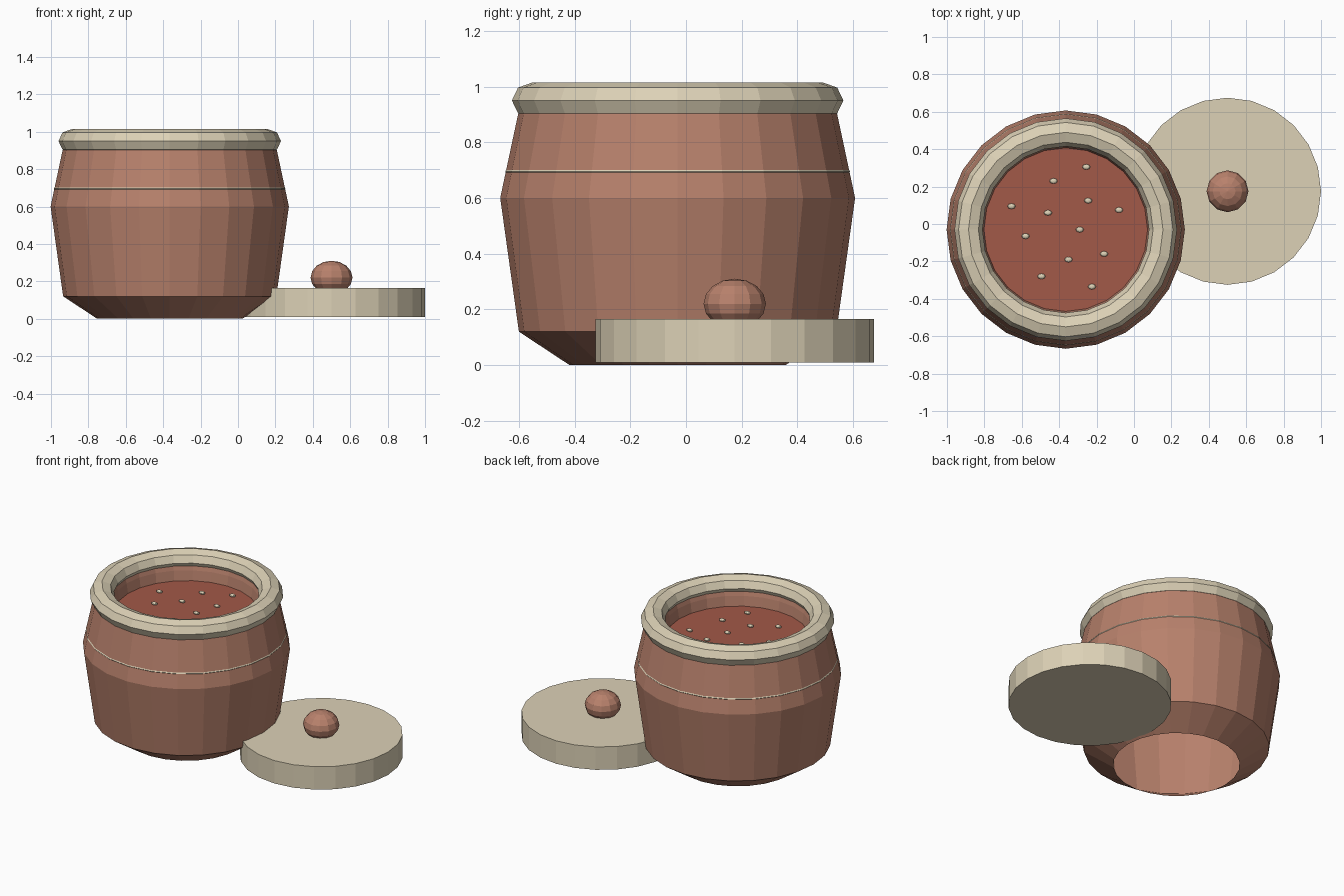
import bpy, bmesh
from math import sin, cos, pi

if "Cube" in bpy.data.objects:
    bpy.data.objects.remove(bpy.data.objects["Cube"])

PX, PY = -0.365, -0.03   # pot axis
LX, LY = 0.5, 0.175      # lid axis


def material(name, rgb):
    m = bpy.data.materials.new(name)
    m.diffuse_color = (*rgb, 1)
    m.use_nodes = True
    m.node_tree.nodes["Principled BSDF"].inputs["Base Color"].default_value = m.diffuse_color
    return m


CLAY = material("clay", (0.48, 0.22, 0.15))
CREAM = material("cream", (0.72, 0.64, 0.47))
SOUP = material("filling_red", (0.36, 0.10, 0.065))


def finish(name, mat):
    ob = bpy.context.object
    ob.name = name
    ob.data.materials.append(mat)
    return ob


def lathe(name, profile, loc, mat, sides=24):
    """Spin (radius, z) points round the vertical axis, ends left open."""
    bm = bmesh.new()
    rings = [[bm.verts.new((r * cos(2 * pi * i / sides), r * sin(2 * pi * i / sides), z))
              for i in range(sides)] for r, z in profile]
    for a, b in zip(rings, rings[1:]):
        for i in range(sides):
            j = (i + 1) % sides
            bm.faces.new((a[i], a[j], b[j], b[i]))
    me = bpy.data.meshes.new(name)
    bm.to_mesh(me)
    bm.free()
    me.materials.append(mat)
    ob = bpy.data.objects.new(name, me)
    ob.location = loc
    bpy.context.collection.objects.link(ob)
    return ob


def ring(name, z, major, minor, minor_sides, zscale, mat):
    bpy.ops.mesh.primitive_torus_add(location=(PX, PY, z), major_radius=major,
                                     minor_radius=minor, major_segments=24,
                                     minor_segments=minor_sides)
    finish(name, mat).scale.z = zscale


def ball(name, loc, scale, seg, rings, mat):
    bpy.ops.mesh.primitive_uv_sphere_add(segments=seg, ring_count=rings, radius=1, location=loc)
    finish(name, mat).scale = scale


# Pot body: open bottom, outer wall, then the short inner neck
lathe("pot_body", [(0.388, 0), (0.57, 0.12), (0.637, 0.6), (0.573, 0.9), (0.56, 0.94),
                   (0.46, 0.94), (0.448, 0.9), (0.435, 0.82)], (PX, PY, 0), CLAY)

# Thick rim and thin decorative band
ring("pot_rim", 0.95, 0.52, 0.075, 8, 0.87, CREAM)
ring("pot_band", 0.695, 0.607, 0.012, 6, 1, CREAM)

# Filling surface with scattered seeds
bpy.ops.mesh.primitive_circle_add(vertices=24, radius=0.44, fill_type='NGON',
                                  location=(PX, PY, 0.835))
finish("filling", SOUP)
seeds = [(-.255, .305), (-.43, .23), (-.655, .095), (-.245, .125), (-.08, .075), (-.46, .06),
         (-.29, -.03), (-.58, -.065), (-.16, -.16), (-.35, -.19), (-.495, -.28), (-.225, -.335)]
for i, (x, y) in enumerate(seeds):
    ball(f"seed_{i + 1}", (x, y, 0.84), (0.022, 0.015, 0.01), 8, 6, CREAM)

# Lid leaning against nothing, lying flat beside the pot, with its knob
bpy.ops.mesh.primitive_cylinder_add(vertices=24, radius=0.5, depth=0.155,
                                    location=(LX, LY, 0.0875))
finish("lid", CREAM)
ball("lid_knob", (LX, LY, 0.22), (0.112, 0.112, 0.09), 12, 8, CLAY)
